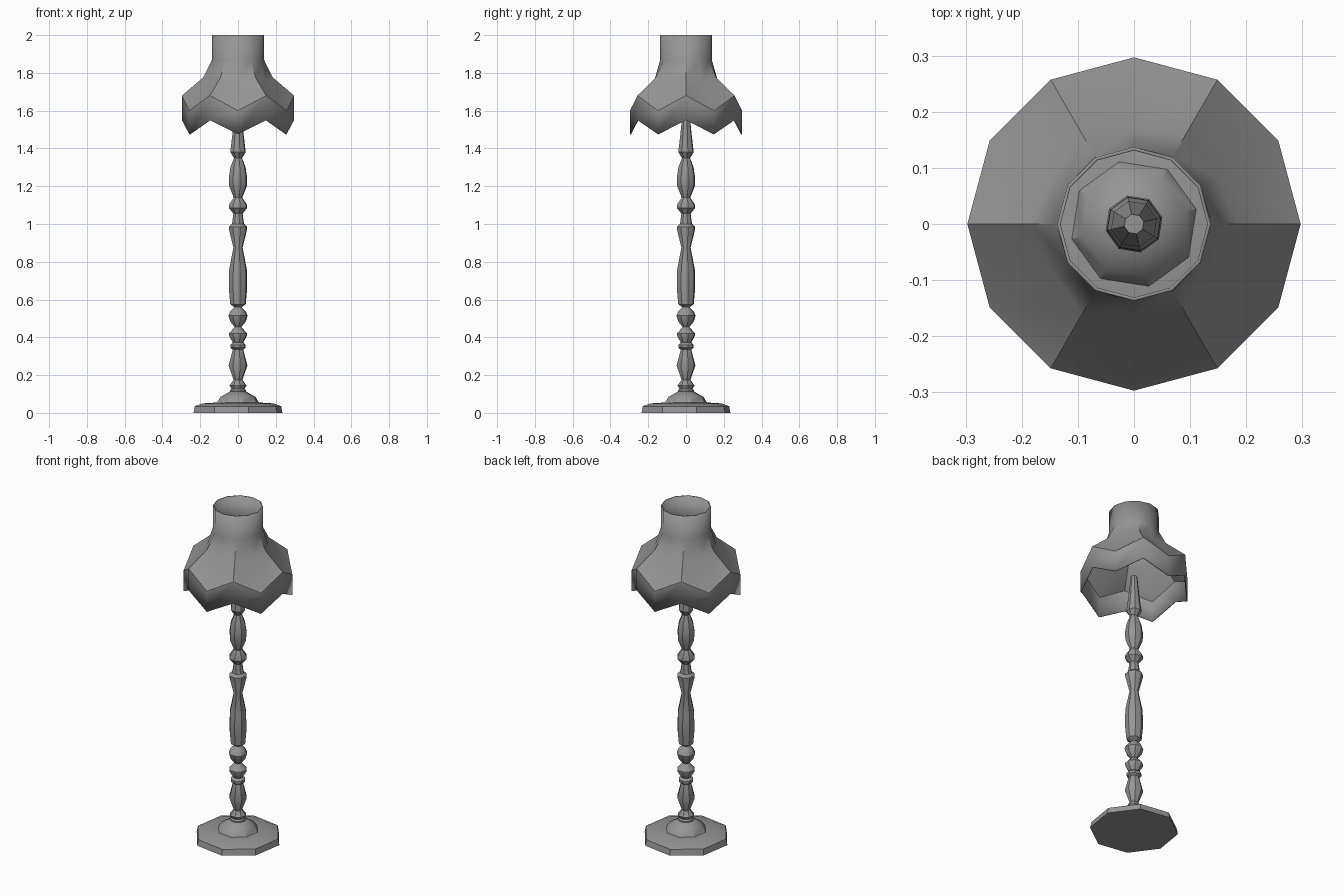
import bpy, bmesh
from math import sin, cos, pi, radians

cube = bpy.data.objects.get("Cube")
if cube:
    bpy.data.objects.remove(cube, do_unlink=True)

grey = bpy.data.materials.new("plain_grey")
grey.use_nodes = True
GREY = (0.3, 0.3, 0.3, 1)
grey.diffuse_color = GREY
grey.node_tree.nodes["Principled BSDF"].inputs["Base Color"].default_value = GREY


def loft(name, rings, sides, turn=0.0, cap=True):
    """Join rings bottom to top; each ring lists (radius, height) pairs repeated around the axis."""
    bm = bmesh.new()
    loops = []
    for ring in rings:
        loop = []
        for i in range(sides):
            r, z = ring[i % len(ring)]
            a = turn + 2 * pi * i / sides
            loop.append(bm.verts.new((r * cos(a), r * sin(a), z)))
        loops.append(loop)
    for low, high in zip(loops, loops[1:]):
        for i in range(sides):
            j = (i + 1) % sides
            bm.faces.new((low[i], low[j], high[j], high[i]))
    if cap:
        bm.faces.new(loops[0][::-1])
        bm.faces.new(loops[-1])
    mesh = bpy.data.meshes.new(name)
    bm.to_mesh(mesh)
    bm.free()
    mesh.materials.append(grey)
    obj = bpy.data.objects.new(name, mesh)
    bpy.context.collection.objects.link(obj)
    return obj


def smooth(obj):
    bpy.ops.object.select_all(action='DESELECT')
    obj.select_set(True)
    bpy.context.view_layer.objects.active = obj
    bpy.ops.object.shade_smooth_by_angle(angle=radians(35))


TURN = radians(13.5)

# Stepped octagonal foot
foot = [(.242, 0), (.235, .035), (.195, .05), (.114, .055), (.095, .085), (.04, .115)]
smooth(loft("foot", [[p] for p in foot], 8, TURN))

# Turned octagonal pole
pole = [(.043, .113), (.043, .12), (.036, .128), (.046, .145), (.024, .175),
        (.051, .25), (.029, .335), (.041, .345), (.041, .36), (.028, .372),
        (.05, .41), (.05, .42), (.018, .455), (.043, .485), (.052, .515),
        (.043, .535), (.02, .56), (.042, .575), (.049, .65), (.048, .76),
        (.025, .875), (.049, .97), (.049, .985), (.033, 1.0), (.025, 1.055),
        (.05, 1.085), (.05, 1.1), (.023, 1.14), (.048, 1.2), (.049, 1.25),
        (.041, 1.3), (.022, 1.35), (.042, 1.38), (.03, 1.48), (.018, 1.6)]
smooth(loft("pole", [[p] for p in pole], 8, TURN))

# Flared shade: ribs alternate between high and low corners, with a zigzag band
shade = [[(.297, 1.55), (.297, 1.475)],
         [(.297, 1.68), (.297, 1.60)],
         [(.185, 1.775), (.168, 1.76)],
         [(.139, 1.865), (.138, 1.865)],
         [(.137, 2.0)]]
lampshade = loft("lampshade", shade, 12, cap=False)
thickness = lampshade.modifiers.new("thickness", 'SOLIDIFY')
thickness.thickness = .006
thickness.offset = -1
smooth(lampshade)
